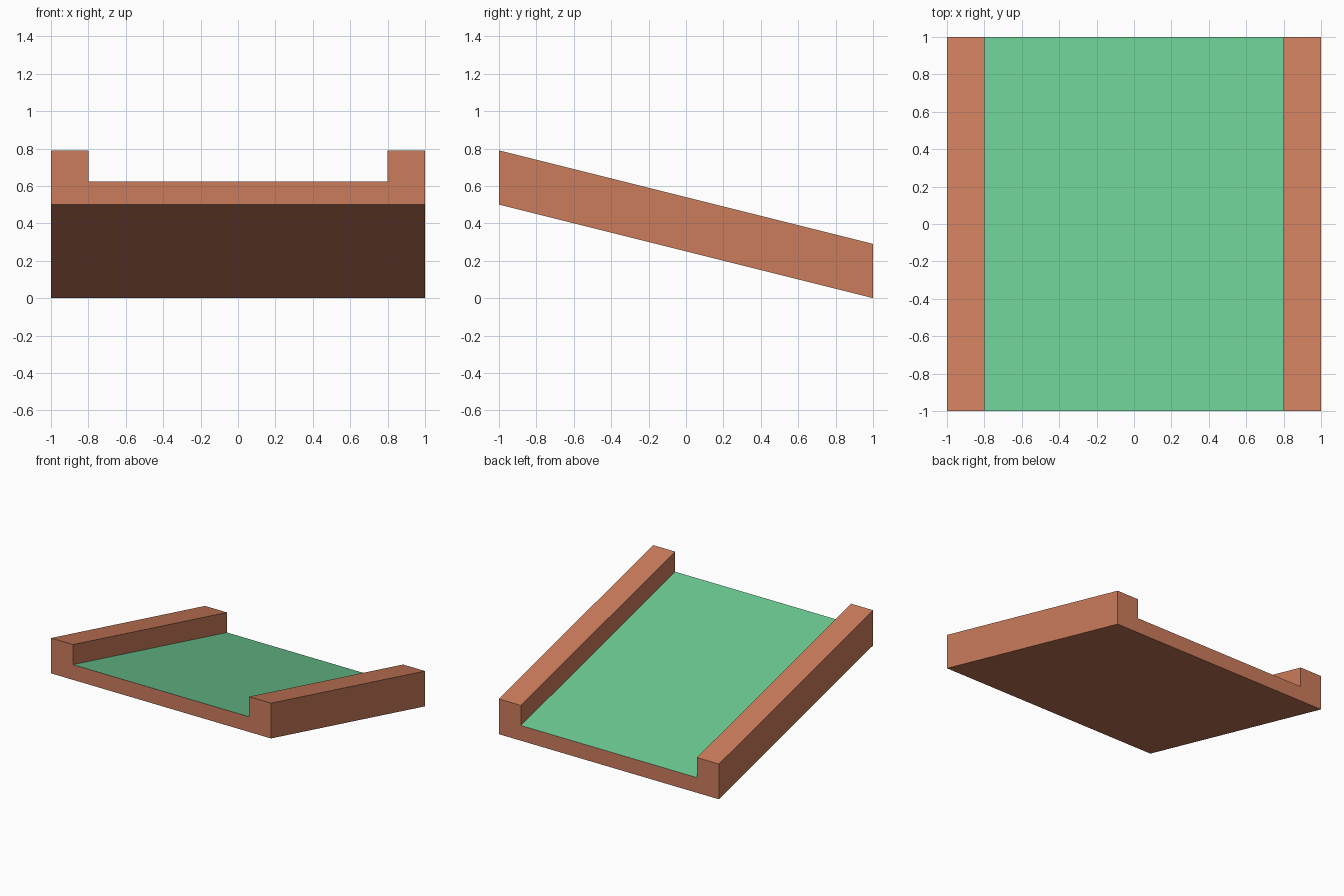
import bpy
import bmesh

if "Cube" in bpy.data.objects:
    bpy.data.objects.remove(bpy.data.objects["Cube"])


def srgb(r, g, b):
    lin = lambda c: c / 12.92 if c <= 0.04045 else ((c + 0.055) / 1.055) ** 2.4
    return (lin(r / 255), lin(g / 255), lin(b / 255), 1)


def material(name, colour):
    m = bpy.data.materials.new(name)
    m.diffuse_color = colour
    m.use_nodes = True
    m.node_tree.nodes["Principled BSDF"].inputs["Base Color"].default_value = m.diffuse_color
    return m


wood = material("terracotta_wood", srgb(203, 124, 92))
turf = material("green_turf", srgb(107, 201, 145))

# Channel cross-section (x, height above the underside)
FLOOR, RIM = 0.125, 0.29
half = [(1, 0), (1, RIM), (0.8, RIM), (0.8, FLOOR)]
profile = half + [(-x, z) for x, z in reversed(half)]

# Sloped ramp: profile swept from the high front to the low back
bm = bmesh.new()
front = [bm.verts.new((x, -1, z + 0.5)) for x, z in profile]
back = [bm.verts.new((x, 1, z)) for x, z in profile]
n = len(profile)
bm.faces.new(front)
bm.faces.new(back[::-1])
for i in range(n):
    j = (i + 1) % n
    f = bm.faces.new((front[i], back[i], back[j], front[j]))
    # Turf on the channel floor only
    if profile[i][1] == FLOOR and profile[j][1] == FLOOR:
        f.material_index = 1
bmesh.ops.recalc_face_normals(bm, faces=bm.faces)
mesh = bpy.data.meshes.new("sloped_ramp")
bm.to_mesh(mesh)
bm.free()
mesh.materials.append(wood)
mesh.materials.append(turf)
bpy.context.collection.objects.link(bpy.data.objects.new("sloped_ramp", mesh))
